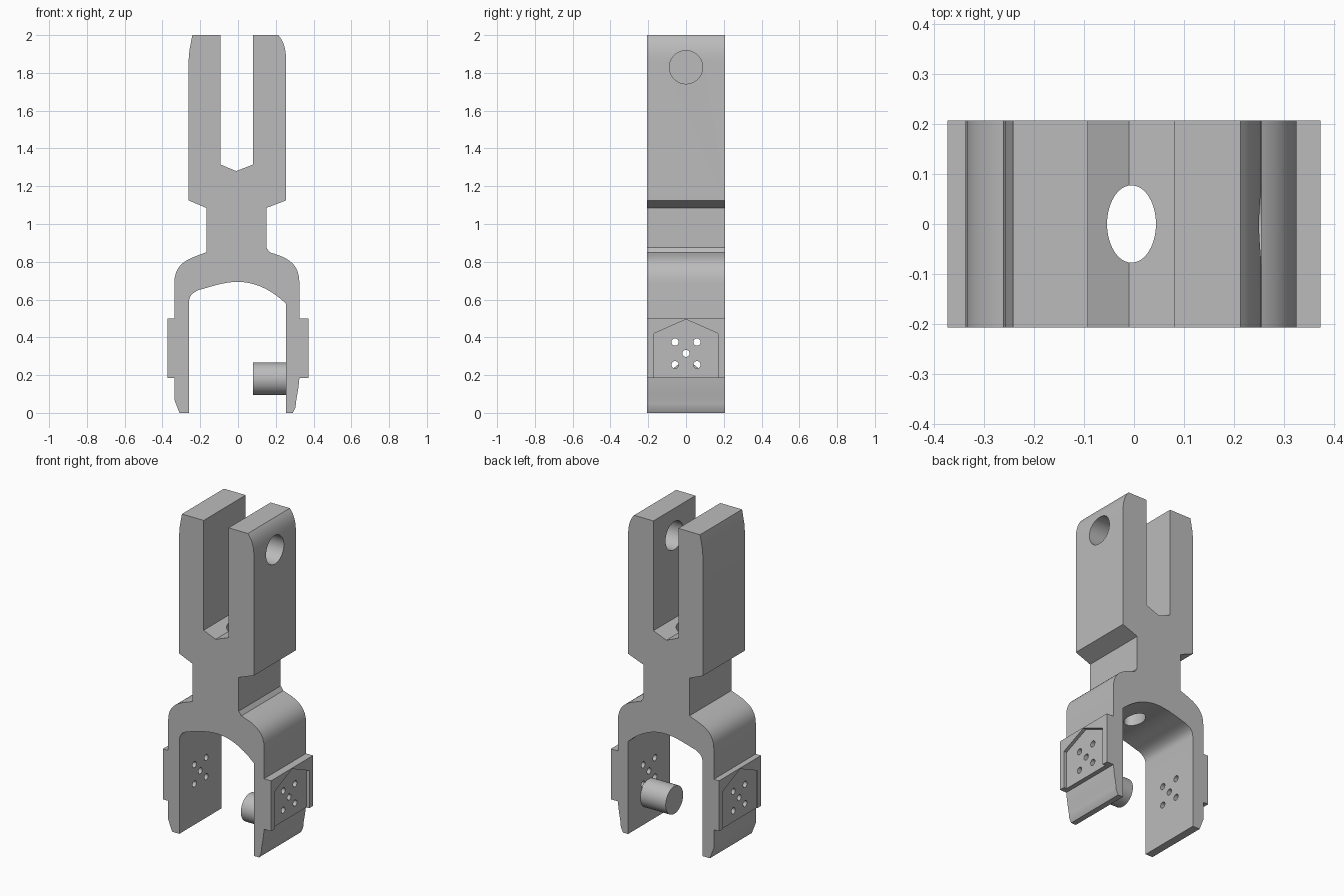
import bpy, bmesh, math
from mathutils import Vector, Matrix

old = bpy.data.objects.get("Cube")
if old:
    bpy.data.objects.remove(old, do_unlink=True)

HALF_DEPTH = 0.207

grey = bpy.data.materials.new("plain grey")
grey.use_nodes = True
COLOUR = (0.5, 0.5, 0.5, 1)
grey.diffuse_color = COLOUR
grey.node_tree.nodes["Principled BSDF"].inputs["Base Color"].default_value = COLOUR


def bezier(a, b, c, d, steps=10):
    """Points along a cubic curve, both ends included."""
    a, b, c, d = map(Vector, (a, b, c, d))
    out = []
    for i in range(steps + 1):
        t = i / steps
        s = 1 - t
        out.append(tuple(a * s**3 + b * 3 * s * s * t + c * 3 * s * t * t + d * t**3))
    return out


def make_object(name, bm):
    bmesh.ops.recalc_face_normals(bm, faces=bm.faces)
    mesh = bpy.data.meshes.new(name)
    bm.to_mesh(mesh)
    bm.free()
    mesh.materials.append(grey)
    obj = bpy.data.objects.new(name, mesh)
    bpy.context.collection.objects.link(obj)
    return obj


def prism(name, corners, direction):
    """Extrude a closed outline along a direction."""
    bm = bmesh.new()
    face = bm.faces.new([bm.verts.new(p) for p in corners])
    new = bmesh.ops.extrude_face_region(bm, geom=[face])["geom"]
    verts = [v for v in new if isinstance(v, bmesh.types.BMVert)]
    bmesh.ops.translate(bm, vec=direction, verts=verts)
    return make_object(name, bm)


def cylinder(name, radius, length, centre, axis, sides=48, stretch=1):
    bm = bmesh.new()
    bmesh.ops.create_cone(bm, cap_ends=True, segments=sides, radius1=radius,
                          radius2=radius, depth=length)
    bmesh.ops.scale(bm, vec=(1, stretch, 1), verts=bm.verts)
    turn = Matrix.Rotation(math.pi / 2, 4, "Y") if axis == "x" else Matrix()
    bmesh.ops.transform(bm, matrix=Matrix.Translation(centre) @ turn, verts=bm.verts)
    return make_object(name, bm)


def select_only(obj):
    bpy.ops.object.select_all(action="DESELECT")
    obj.select_set(True)
    bpy.context.view_layer.objects.active = obj


def cut(target, cutter):
    cutter.hide_render = True
    mod = target.modifiers.new("cut", "BOOLEAN")
    mod.operation = "DIFFERENCE"
    mod.solver = "EXACT"
    mod.object = cutter
    select_only(target)
    bpy.ops.object.modifier_apply(modifier=mod.name)
    bpy.data.objects.remove(cutter, do_unlink=True)


# Fork outline: up the left outside, round the slot, down the right, back over the arch
outline = [(-0.26, 0), (-0.31, 0), (-0.337, 0.07), (-0.337, 0.185),
           (-0.373, 0.185), (-0.373, 0.5), (-0.337, 0.5)]
outline += bezier((-0.337, 0.69), (-0.337, 0.8), (-0.25, 0.82), (-0.168, 0.85))
outline += [(-0.168, 1.085), (-0.262, 1.125), (-0.262, 1.86), (-0.257, 1.92), (-0.242, 2),
            (-0.092, 2), (-0.092, 1.315), (-0.01, 1.28), (0.08, 1.315), (0.08, 2)]
outline += bezier((0.213, 2), (0.24, 1.97), (0.255, 1.93), (0.255, 1.86), 8)
outline += [(0.255, 1.125), (0.15, 1.085), (0.15, 0.875)]
outline += bezier((0.168, 0.85), (0.25, 0.825), (0.325, 0.8), (0.325, 0.69))
outline += [(0.325, 0.5), (0.373, 0.5), (0.373, 0.185)]
outline += bezier((0.325, 0.185), (0.32, 0.11), (0.305, 0.07), (0.305, 0.03), 6)
outline += [(0.29, 0), (0.255, 0)]
outline += bezier((0.255, 0.578), (0.06, 0.76), (-0.09, 0.68), (-0.21, 0.65), 16)
outline += bezier((-0.225, 0.642), (-0.25, 0.63), (-0.26, 0.61), (-0.26, 0.58), 4)
fork = prism("fork_body", [(x, -HALF_DEPTH, z) for x, z in outline],
             (0, 2 * HALF_DEPTH, 0))

# Pointed recess in each side pad, open at the bottom
for side, depth in ((1, 0.02), (-1, 0.006)):
    shape = [(-0.17, 0.17), (0.17, 0.17), (0.17, 0.42), (0, 0.495), (-0.17, 0.42)]
    x = side * (0.373 - depth)
    cut(fork, prism("recess_cutter", [(x, y, z) for y, z in shape], (side * 0.1, 0, 0)))

# Five small holes through both legs
for y, z in ((0, 0.315), (-0.058, 0.375), (0.058, 0.375), (-0.058, 0.255), (0.058, 0.255)):
    cut(fork, cylinder("hole_cutter", 0.019, 1, (0, y, z), "x", 24))

# Cross hole in the left prong and oval hole down through the neck
cut(fork, cylinder("prong_hole_cutter", 0.088, 0.3, (0.17, 0, 1.83), "x"))
cut(fork, cylinder("neck_hole_cutter", 0.049, 0.9, (-0.005, 0, 1), "z", 48, 1.58))

# Round peg on the inside of the left leg
peg = cylinder("peg", 0.086, 0.18, (0.17, 0, 0.18), "x")

for obj in (fork, peg):
    select_only(obj)
    bpy.ops.object.shade_smooth_by_angle(angle=math.radians(30))
